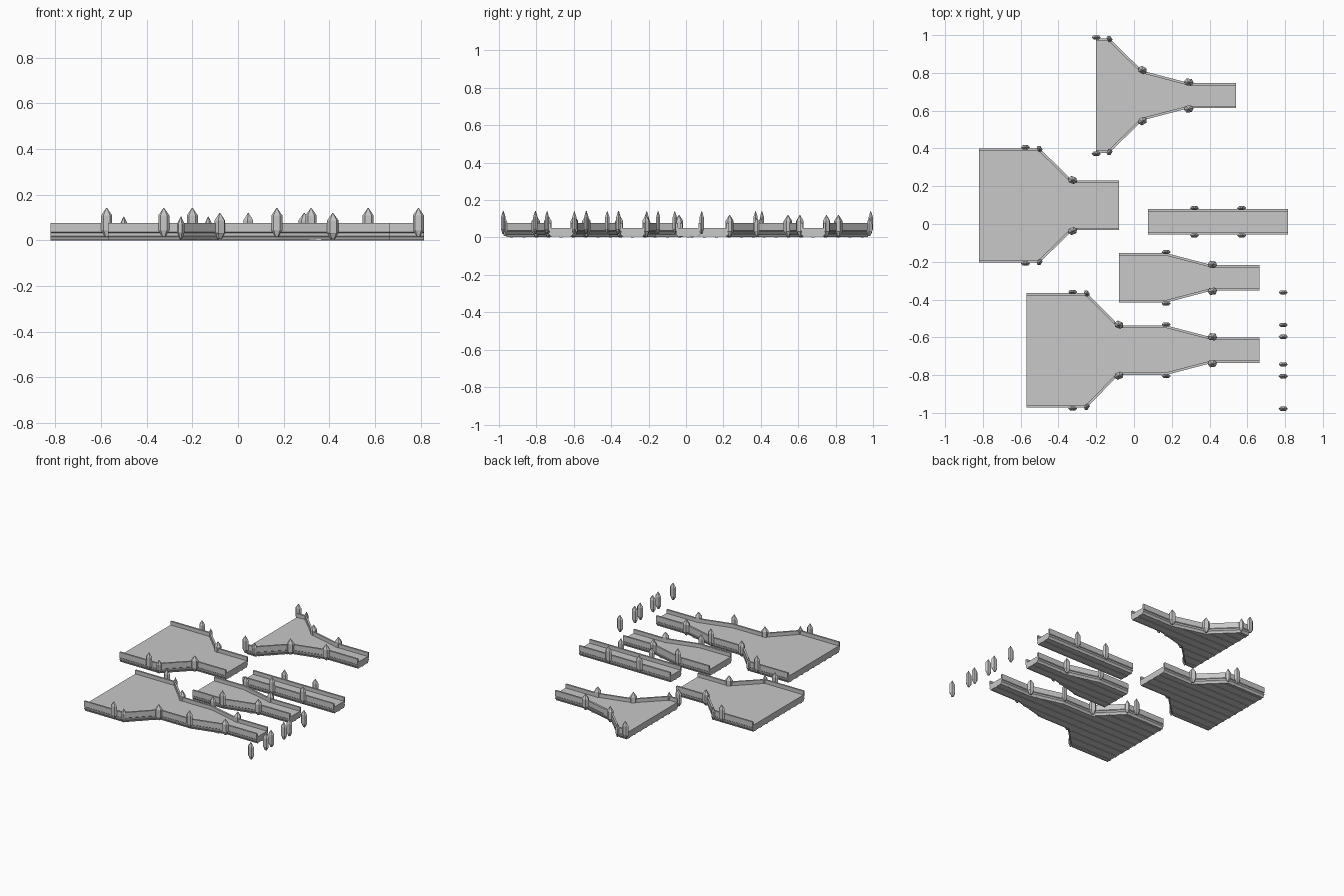
import bpy, bmesh
from math import atan2, pi
from mathutils import Matrix, Vector

cube = bpy.data.objects.get("Cube")
if cube:
    bpy.data.objects.remove(cube)

stone = bpy.data.materials.new("grey_stone")
stone.use_nodes = True
grey = (0.58, 0.58, 0.58, 1)
stone.diffuse_color = grey
stone.node_tree.nodes["Principled BSDF"].inputs["Base Color"].default_value = grey


def finish(name, bm):
    bmesh.ops.recalc_face_normals(bm, faces=bm.faces)
    mesh = bpy.data.meshes.new(name)
    bm.to_mesh(mesh)
    bm.free()
    mesh.materials.append(stone)
    obj = bpy.data.objects.new(name, mesh)
    bpy.context.collection.objects.link(obj)
    return obj


def loft(bm, rings):
    """Skin a list of closed rings and cap both ends."""
    rows = [[bm.verts.new(p) for p in ring] for ring in rings]
    n = len(rows[0])
    for a, b in zip(rows, rows[1:]):
        for i in range(n):
            j = (i + 1) % n
            bm.faces.new((a[i], a[j], b[j], b[i]))
    bm.faces.new(rows[0][::-1])
    bm.faces.new(rows[-1])


def miters(path):
    """Outward offset direction at each point of a half outline."""
    normals = []
    for a, b in zip(path, path[1:]):
        d = (Vector(b) - Vector(a)).normalized()
        normals.append(Vector((-d.y, d.x)))
    result = []
    for a, b in zip(normals[:1] + normals, normals + normals[-1:]):
        m = (a + b).normalized()
        result.append(m / m.dot(a))
    return result


# Parapet cross-section: outward offset, height
PARAPET = [(-0.013, 0.077), (0, 0.077), (0, 0.037), (-0.005, 0.033),
           (-0.005, 0.027), (-0.001, 0.025), (-0.001, 0.019),
           (-0.008, 0.012), (-0.012, 0.002), (-0.018, 0.002), (-0.018, 0.045),
           (-0.013, 0.05)]


def deck(name, path, cy):
    dirs = miters(path)
    inner = [Vector(p) - m * 0.011 for p, m in zip(path, dirs)]
    bm = bmesh.new()
    outline = [(p.x, cy + p.y) for p in inner] + [(p.x, cy - p.y) for p in reversed(inner)]
    loft(bm, [[(x, y, z) for x, y in outline] for z in (0.004, 0.05)])
    finish(name + "_deck", bm)
    # Parapets on both edges
    for side, label in ((1, "back"), (-1, "front")):
        bm = bmesh.new()
        loft(bm, [[(p[0] + m.x * o, cy + side * (p[1] + m.y * o), z) for o, z in PARAPET]
                  for p, m in zip(path, dirs)])
        finish(f"{name}_{label}_parapet", bm)
    # Lengthwise ribs underneath, cut short where the deck narrows
    bm = bmesh.new()
    widest = path[0][1] - 0.02
    count = int(widest / 0.066)
    for k in range(-count, count + 1):
        off = abs(k) * 0.066 + 0.012
        end = path[-1][0]
        for (x1, h1), (x2, h2) in zip(path, path[1:]):
            if h2 < off <= h1:
                end = x1 + (x2 - x1) * (h1 - off) / (h1 - h2) - 0.01
        x0, y = path[0][0], cy + k * 0.066
        loft(bm, [[(x, y - 0.008, 0), (x, y + 0.008, 0),
                   (x, y + 0.008, 0.006), (x, y - 0.008, 0.006)] for x in (x0, end)])
    finish(name + "_underside_ribs", bm)


def post(name, x, y, angle, width, depth, bottom, top):
    """Six-sided post with a pointed head and a tapered foot."""
    plan = [(0.5, 0), (0.29, 0.5), (-0.29, 0.5), (-0.5, 0), (-0.29, -0.5), (0.29, -0.5)]
    levels = [(bottom, 0.35), (bottom + 0.022, 0.85), (bottom + 0.026, 1),
              (top - 0.032, 1), (top - 0.027, 0.85), (top, 0.08)]
    bm = bmesh.new()
    loft(bm, [[(u * width * s, v * depth * s, z) for u, v in plan] for z, s in levels])
    bm.transform(Matrix.Translation((x, y, 0)) @ Matrix.Rotation(angle, 4, 'Z'))
    finish(name, bm)


def tall_post(name, x, y):
    post(name, x, y, 0, 0.048, 0.022, 0.018, 0.142)


def corner_posts(name, path, cy):
    """Posts at each bend, turned to face along the miter."""
    dirs = miters(path)
    for i in range(1, len(path) - 1):
        x, h = path[i]
        a = atan2(dirs[i].y, dirs[i].x) - pi / 2
        outer = h > 0.2
        for side in (1, -1):
            if outer:
                post(f"{name}_small_post", x, cy + side * (h - 0.003), side * (a - 0.6),
                     0.038, 0.024, 0.008, 0.105)
            elif h < 0.1 or path[i - 1][1] > 0.2:
                post(f"{name}_corner_post", x, cy + side * (h + 0.004), side * a,
                     0.05, 0.036, 0.006, 0.12)


WIDE, MID, THIN = 0.303, 0.131, 0.067
# Name, half outline (x, half width), centre y, x and offset of straight-wall posts
DECKS = [
    ("fan", [(-0.2, WIDE), (-0.13, WIDE), (0.045, MID), (0.29, THIN), (0.54, THIN)],
     0.68, [(-0.2, WIDE)]),
    ("plaza", [(-0.82, WIDE), (-0.5, WIDE), (-0.325, MID), (-0.08, MID)],
     0.098, [(-0.575, WIDE)]),
    ("lane", [(0.075, THIN), (0.815, THIN)], 0.012, [(0.32, THIN), (0.57, THIN)]),
    ("taper", [(-0.08, MID), (0.17, MID), (0.415, THIN), (0.665, THIN)],
     -0.285, [(0.17, MID)]),
    ("causeway", [(-0.57, WIDE), (-0.25, WIDE), (-0.08, MID), (0.17, MID),
                  (0.415, THIN), (0.665, THIN)],
     -0.668, [(-0.325, WIDE), (0.17, MID)]),
]
for name, path, cy, posts in DECKS:
    deck(name, path, cy)
    corner_posts(name, path, cy)
    for x, h in posts:
        for side in (1, -1):
            tall_post(name + "_wall_post", x, cy + side * (h + 0.005))

# Row of free-standing posts
for half in (0.308, 0.136, 0.073):
    for side in (1, -1):
        tall_post("loose_post", 0.79, -0.67 + side * half)
